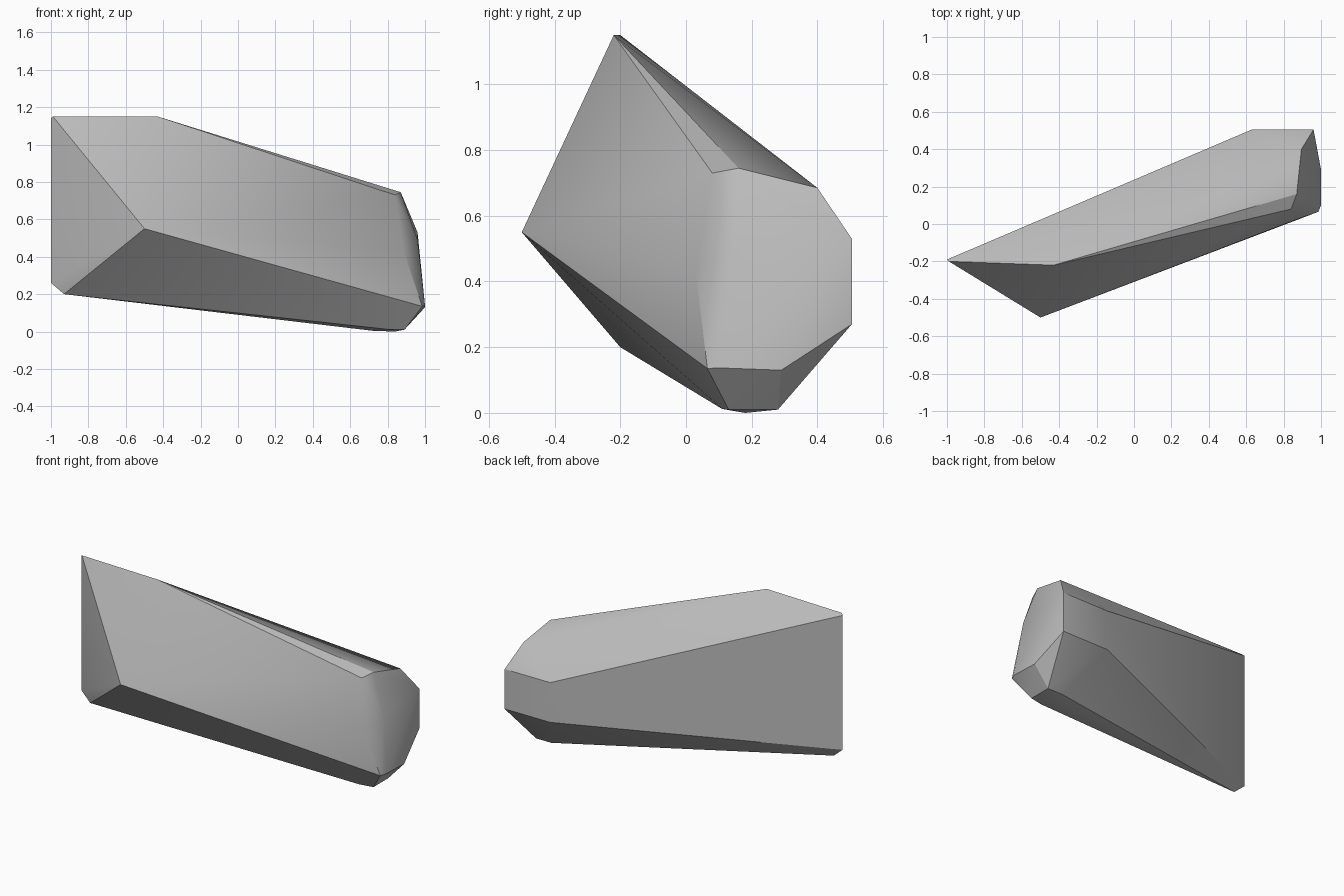
import bpy
import bmesh
from math import radians

default_cube = bpy.data.objects.get("Cube")
if default_cube:
    bpy.data.objects.remove(default_cube, do_unlink=True)


def flat_material(name, colour):
    material = bpy.data.materials.new(name)
    material.use_nodes = True
    material.diffuse_color = colour
    shader = material.node_tree.nodes["Principled BSDF"]
    shader.inputs["Base Color"].default_value = colour
    shader.inputs["Roughness"].default_value = 0.9
    return material


def hull_object(name, corner_groups, material):
    """Wrap a tight convex skin around the corner points."""
    mesh = bpy.data.meshes.new(name)
    bm = bmesh.new()
    for group in corner_groups:
        for corner in group:
            bm.verts.new(corner)
    hull = bmesh.ops.convex_hull(bm, input=bm.verts[:])
    # Drop any corner that ended up inside the skin
    loose = [v for v in bm.verts if not v.link_faces]
    bmesh.ops.delete(bm, geom=loose, context="VERTS")
    bmesh.ops.recalc_face_normals(bm, faces=bm.faces[:])
    bm.to_mesh(mesh)
    bm.free()
    mesh.materials.append(material)
    obj = bpy.data.objects.new(name, mesh)
    bpy.context.collection.objects.link(obj)
    return obj


# Tall thin end: a sharp upright edge with a clipped foot
thin_end = [
    (-1, -.19, 1.14), (-.99, -.2, 1.15),
    (-1, -.19, .26), (-.93, -.2, .2),
]

# Ridge corner on top and the point that juts out in front
front_peaks = [(-.43, -.22, 1.15), (-.5, -.5, .55)]

# Upper rim of the blunt end
upper_rim = [(.84, .08, .73), (.87, .16, .745), (.895, .4, .685)]

# Front edge and cheek of the blunt end
cheek = [(.885, .03, .43), (.95, .11, .43), (.96, .14, .49)]

# Lower rim of the blunt end
lower_rim = [(.985, .065, .135), (1, .1, .137), (1, .29, .13)]

# Small flat panel at the back
back_panel = [(x, .505, z) for x in (.63, .96) for z in (.27, .53)]

# Rounded underside
underside = [
    (.8, .11, .012), (.89, .13, .01), (.89, .28, .01),
    (.84, .18, 0), (.72, .2, .004), (.78, .28, .01),
]

stone = flat_material("stone grey", (.5, .5, .5, 1))
rock = hull_object(
    "rock",
    [thin_end, front_peaks, upper_rim, cheek, lower_rim, back_panel, underside],
    stone,
)

# Soften shallow facets and keep the strong edges crisp
bpy.ops.object.select_all(action="DESELECT")
rock.select_set(True)
bpy.context.view_layer.objects.active = rock
bpy.ops.object.shade_smooth_by_angle(angle=radians(30))
